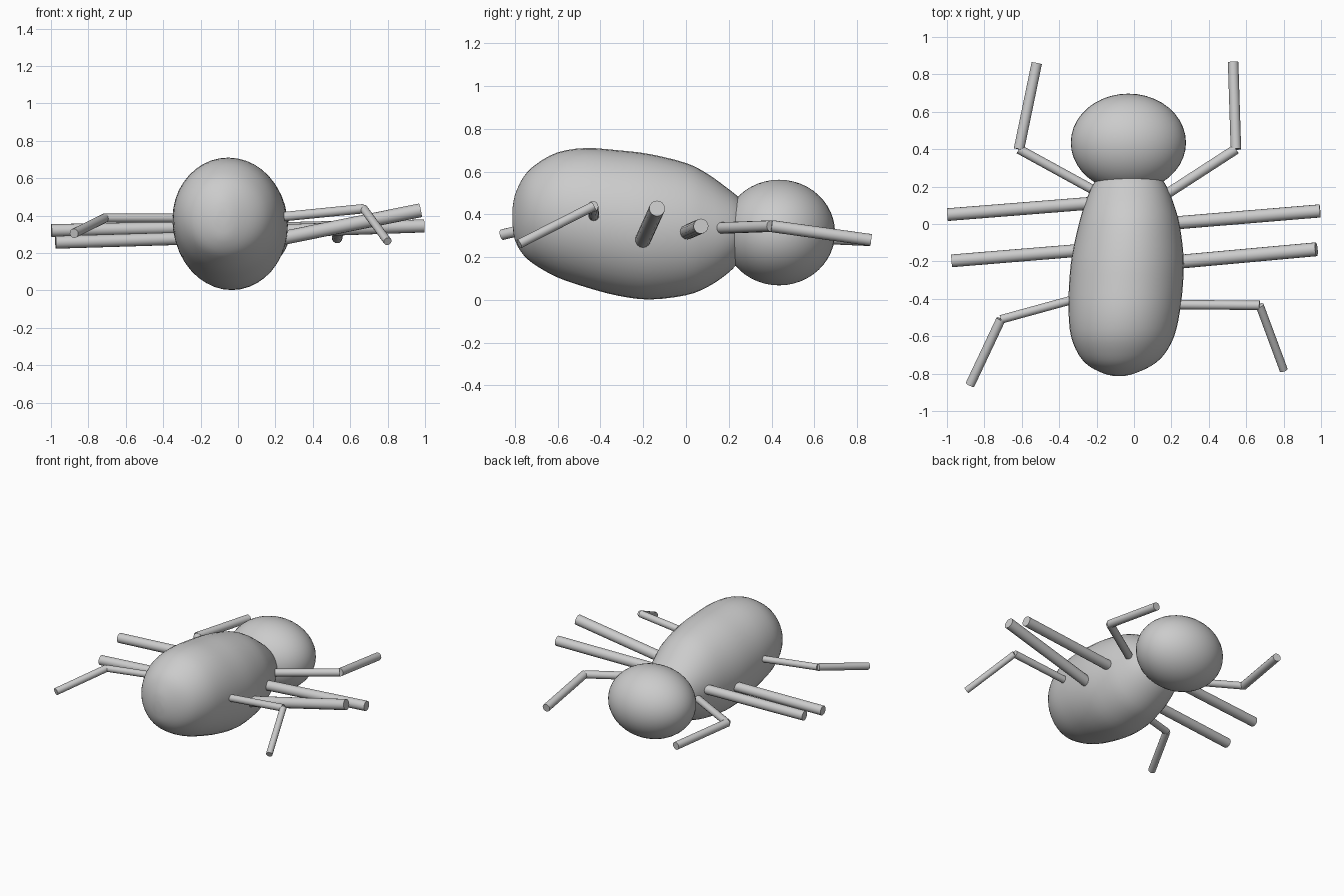
import bpy, bmesh, math
from mathutils import Vector

if "Cube" in bpy.data.objects:
    bpy.data.objects.remove(bpy.data.objects["Cube"])


def finish(obj, angle=40):
    bpy.ops.object.select_all(action='DESELECT')
    obj.select_set(True)
    bpy.context.view_layer.objects.active = obj
    bpy.ops.object.shade_smooth_by_angle(angle=math.radians(angle))


def make_object(name, bm, angle=40):
    bmesh.ops.recalc_face_normals(bm, faces=bm.faces)
    mesh = bpy.data.meshes.new(name)
    bm.to_mesh(mesh)
    bm.free()
    obj = bpy.data.objects.new(name, mesh)
    bpy.context.collection.objects.link(obj)
    finish(obj, angle)


def catmull(rows, steps):
    out = []
    for i in range(len(rows) - 1):
        p0, p1 = rows[max(i - 1, 0)], rows[i]
        p2, p3 = rows[i + 1], rows[min(i + 2, len(rows) - 1)]
        for s in range(steps):
            t = s / steps
            out.append([0.5 * (2 * b + (c - a) * t + (2 * a - 5 * b + 4 * c - d) * t * t
                               + (3 * b - a - 3 * c + d) * t ** 3)
                        for a, b, c, d in zip(p0, p1, p2, p3)])
    return out + [rows[-1]]


# Body: lofted oval sections (y, left x, right x, bottom z, top z)
SECTIONS = [
    (-0.812, -0.11, -0.05, 0.36, 0.42),
    (-0.80, -0.16, 0.00, 0.28, 0.49),
    (-0.76, -0.24, 0.09, 0.21, 0.575),
    (-0.70, -0.295, 0.16, 0.16, 0.635),
    (-0.60, -0.337, 0.215, 0.105, 0.69),
    (-0.47, -0.35, 0.245, 0.06, 0.71),
    (-0.32, -0.347, 0.262, 0.02, 0.70),
    (-0.17, -0.332, 0.265, 0.002, 0.682),
    (0.00, -0.295, 0.243, 0.022, 0.64),
    (0.10, -0.265, 0.215, 0.06, 0.59),
    (0.19, -0.23, 0.18, 0.12, 0.525),
    (0.25, -0.19, 0.14, 0.18, 0.475),
    (0.29, -0.13, 0.08, 0.24, 0.41),
    (0.30, -0.05, 0.00, 0.31, 0.35),
]
SIDES = 40
bm = bmesh.new()
rings = []
for y, x0, x1, z0, z1 in catmull(SECTIONS, 3):
    rings.append([bm.verts.new(((x0 + x1) / 2 + (x1 - x0) / 2 * math.cos(a), y,
                                (z0 + z1) / 2 + (z1 - z0) / 2 * math.sin(a)))
                  for a in (2 * math.pi * k / SIDES for k in range(SIDES))])
for r, q in zip(rings, rings[1:]):
    for k in range(SIDES):
        n = (k + 1) % SIDES
        bm.faces.new((r[k], r[n], q[n], q[k]))
bm.faces.new(rings[0])
bm.faces.new(rings[-1])
make_object("body", bm, 70)

# Head
bpy.ops.mesh.primitive_uv_sphere_add(segments=40, ring_count=24, location=(-0.03, 0.435, 0.315))
head = bpy.context.object
head.name = "head"
head.scale = (0.308, 0.262, 0.247)
finish(head)


# Legs: straight rods joined end to end
def leg(name, points, radii):
    bm = bmesh.new()
    for p, q, r in zip(points, points[1:], radii):
        p, q = Vector(p), Vector(q)
        d = q - p
        m = d.to_track_quat('Z', 'Y').to_matrix().to_4x4()
        m.translation = (p + q) / 2
        bmesh.ops.create_cone(bm, cap_ends=True, segments=16, radius1=r, radius2=r,
                              depth=d.length, matrix=m)
    make_object(name, bm)


leg("front_leg_right", [(0.12, 0.125, 0.335), (0.545, 0.40, 0.345), (0.53, 0.865, 0.28)], (0.027, 0.028))
leg("front_leg_left", [(-0.15, 0.145, 0.29), (-0.615, 0.40, 0.30), (-0.52, 0.86, 0.28)], (0.025, 0.028))
leg("upper_middle_leg_right", [(0.15, 0.0, 0.315), (0.995, 0.07, 0.345)], (0.035,))
leg("lower_middle_leg_right", [(0.15, -0.21, 0.262), (0.975, -0.135, 0.428)], (0.037,))
leg("upper_middle_leg_left", [(-0.18, 0.115, 0.338), (-0.998, 0.05, 0.32)], (0.034,))
leg("lower_middle_leg_left", [(-0.22, -0.135, 0.28), (-0.975, -0.197, 0.257)], (0.034,))
leg("rear_leg_right", [(0.15, -0.43, 0.385), (0.672, -0.435, 0.437), (0.80, -0.78, 0.262)], (0.025, 0.022))
leg("rear_leg_left", [(-0.22, -0.375, 0.387), (-0.712, -0.51, 0.387), (-0.877, -0.86, 0.305)], (0.023, 0.025))
